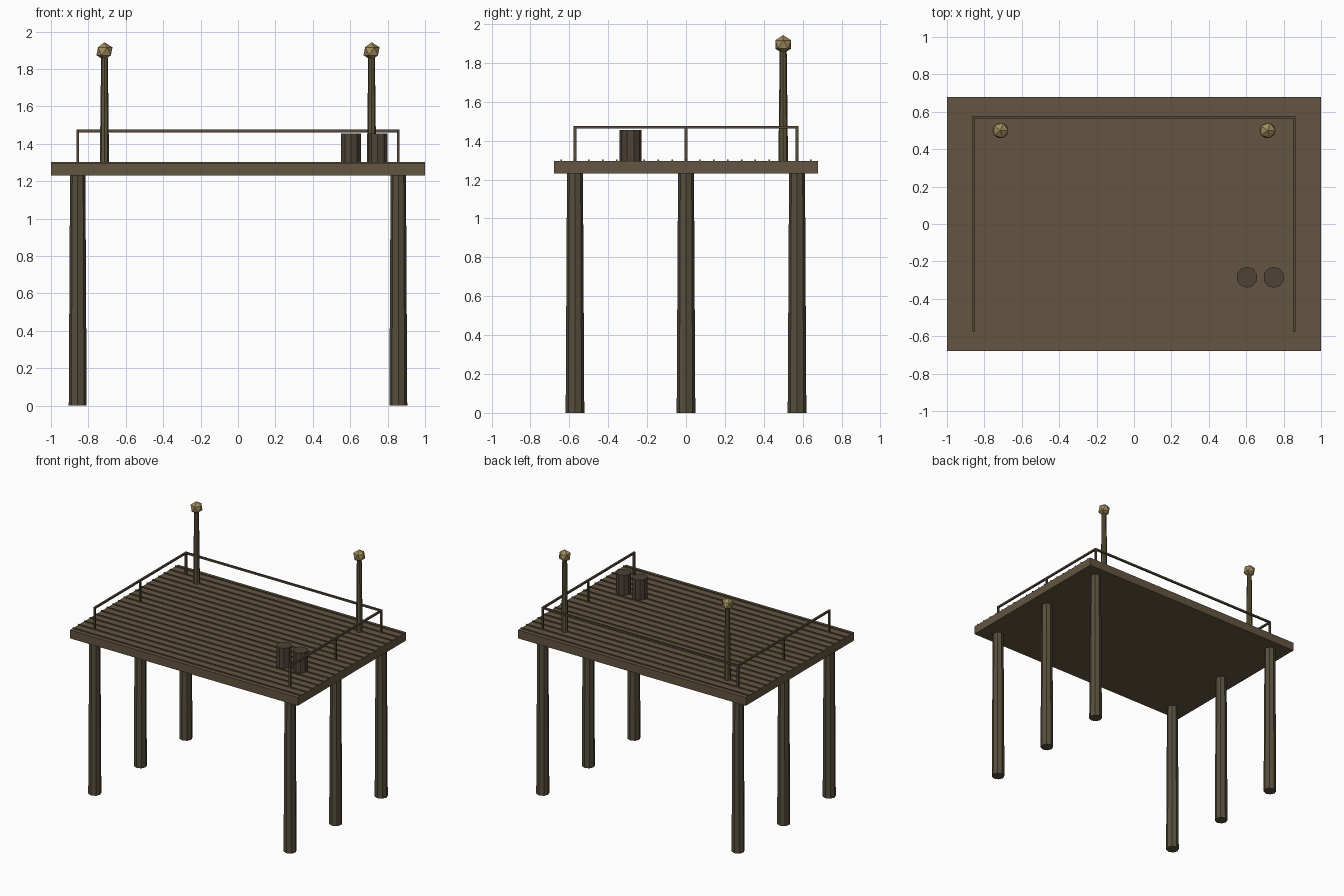
import bpy, math

if "Cube" in bpy.data.objects:
    bpy.data.objects.remove(bpy.data.objects["Cube"])

def material(name, r, g, b):
    m = bpy.data.materials.new(name)
    m.diffuse_color = (r, g, b, 1)
    m.use_nodes = True
    m.node_tree.nodes["Principled BSDF"].inputs["Base Color"].default_value = m.diffuse_color
    return m

DECK = material("deck_wood", 0.125, 0.092, 0.053)
PILE = material("pile_wood", 0.095, 0.078, 0.047)
RAIL = material("rail_wood", 0.09, 0.068, 0.042)
BARREL = material("barrel_wood", 0.075, 0.055, 0.038)
POLE = material("pole_wood", 0.11, 0.09, 0.045)
GLOW = material("lantern_glass", 0.35, 0.26, 0.11)

def finish(name, mat):
    ob = bpy.context.object
    ob.name = name
    ob.data.materials.append(mat)
    return ob

def box(name, lo, hi, mat):
    bpy.ops.mesh.primitive_cube_add(size=1, location=[(a + b) / 2 for a, b in zip(lo, hi)])
    bpy.context.object.scale = [b - a for a, b in zip(lo, hi)]
    return finish(name, mat)

def column(name, x, y, z0, z1, r0, r1, sides, mat):
    bpy.ops.mesh.primitive_cone_add(vertices=sides, radius1=r0, radius2=r1,
                                    depth=z1 - z0, location=(x, y, (z0 + z1) / 2))
    return finish(name, mat)

TOP = 1.296
RX, RY, RZ, T = 0.857, 0.571, 1.469, 0.007

# Deck slab with thin raised plank battens
box("deck", (-1, -0.678, 1.23), (1, 0.678, TOP), DECK)
for i in range(19):
    y = (i - 9) * 0.0714
    box("plank_batten", (-1, y - 0.004, TOP - 0.005), (1, y + 0.004, 1.304), DECK)

for x in (-RX, RX):
    # Piles and railing posts share positions along each side
    for y in (-RY, 0, RY):
        column("pile", x, y, 0, 1.24, 0.048, 0.041, 8, PILE)
        box("rail_post", (x - T, y - T, TOP - 0.01), (x + T, y + T, RZ), RAIL)
    box("side_rail", (x - T, -RY - T, RZ - T), (x + T, RY + T, RZ + T), RAIL)
# Back rail
box("back_rail", (-RX - T, RY - T, RZ - T), (RX + T, RY + T, RZ + T), RAIL)

# Lamp posts with faceted lanterns
for x in (-0.714, 0.714):
    column("lamp_post", x, 0.5, TOP - 0.01, 1.86, 0.025, 0.018, 8, POLE)
    bpy.ops.mesh.primitive_ico_sphere_add(subdivisions=1, radius=0.048, location=(x, 0.5, 1.895))
    finish("lantern", GLOW)

# Two barrels
for x in (0.604, 0.747):
    column("barrel", x, -0.285, TOP - 0.005, 1.455, 0.056, 0.056, 10, BARREL)
